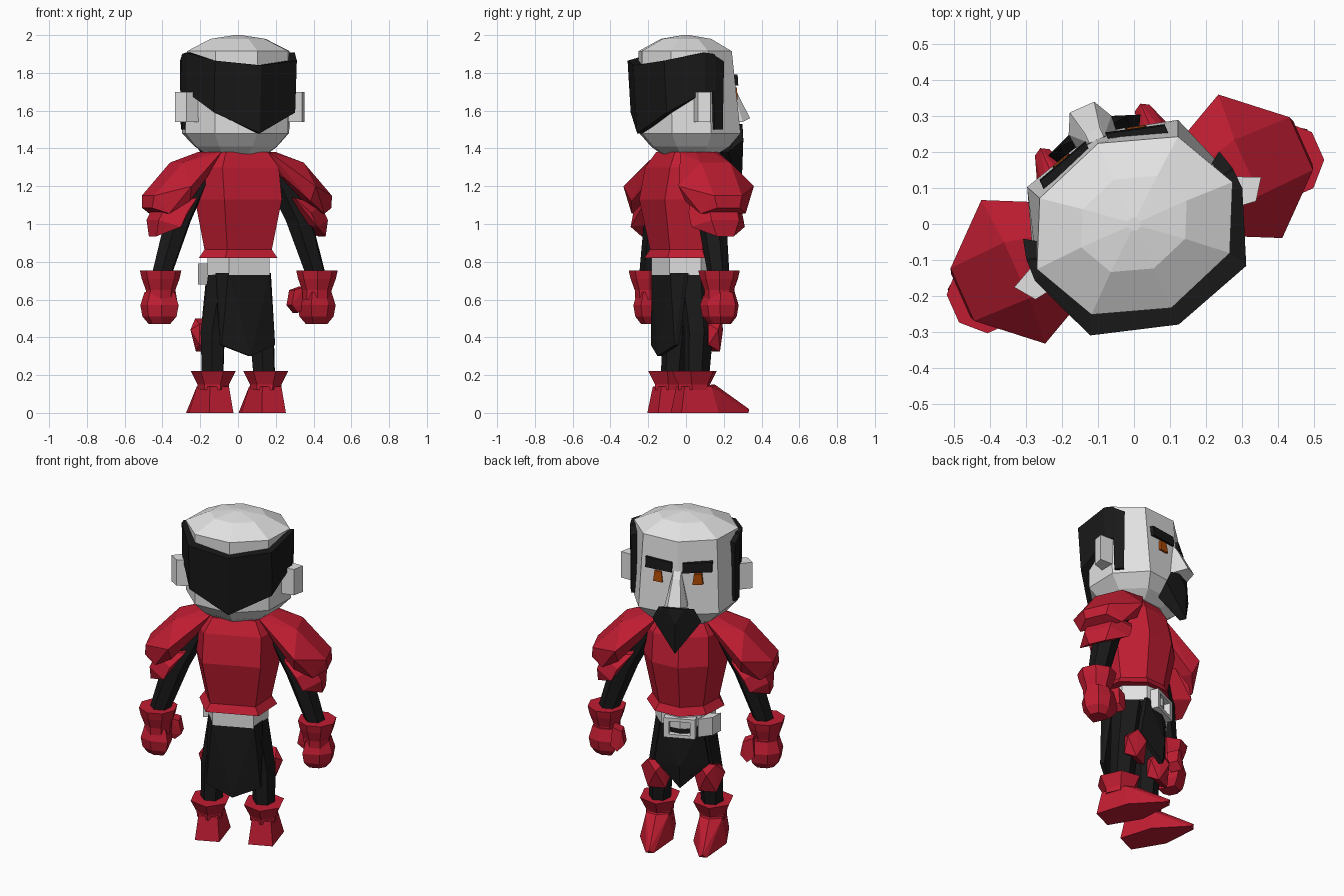
import bpy, bmesh, math
from mathutils import Matrix

if "Cube" in bpy.data.objects:
    bpy.data.objects.remove(bpy.data.objects["Cube"])

TURN = Matrix.Rotation(math.radians(24), 4, 'Z')   # the figure looks towards +y, turned a little


def material(name, rgb):
    m = bpy.data.materials.new(name)
    m.diffuse_color = (*rgb, 1)
    m.use_nodes = True
    m.node_tree.nodes["Principled BSDF"].inputs["Base Color"].default_value = m.diffuse_color
    return m


GRAY = material("pale gray", (0.76, 0.76, 0.76))
RED = material("crimson", (0.53, 0.0125, 0.032))
BLACK = material("black", (0.0095, 0.0095, 0.0095))
ORANGE = material("burnt orange", (0.44, 0.07, 0.002))


def finish(name, bm, mat):
    bmesh.ops.recalc_face_normals(bm, faces=bm.faces)
    if max(v.co.z for v in bm.verts) < 1.39:          # body sits slightly ahead of the head axis
        bm.transform(Matrix.Translation((0, .01, 0)))
    bm.transform(TURN)
    me = bpy.data.meshes.new(name)
    bm.to_mesh(me)
    bm.free()
    me.materials.append(mat)
    bpy.context.collection.objects.link(bpy.data.objects.new(name, me))


def loft(name, rings, mat, both=False):
    """Skin a list of equally long point rings and cap both ends."""
    for s in ((1, -1) if both else (1,)):
        bm = bmesh.new()
        vs = [[bm.verts.new((s * x, y, z)) for x, y, z in r] for r in rings]
        n = len(rings[0])
        for a, b in zip(vs, vs[1:]):
            for i in range(n):
                j = (i + 1) % n
                bm.faces.new((a[i], a[j], b[j], b[i]))
        bm.faces.new(vs[0])
        bm.faces.new(vs[-1])
        finish(name + ("_right" if s > 0 else "_left") * both, bm, mat)


def hull(name, pts, mat, both=False):
    """Faceted convex solid around a few points, optionally on both sides."""
    for s in ((1, -1) if both else (1,)):
        bm = bmesh.new()
        for x, y, z in pts:
            bm.verts.new((s * x, y, z))
        bmesh.ops.convex_hull(bm, input=bm.verts[:])
        junk = [v for v in bm.verts if not v.link_faces]
        bmesh.ops.delete(bm, geom=junk, context='VERTS')
        bmesh.ops.dissolve_limit(bm, angle_limit=0.03, verts=bm.verts[:], edges=bm.edges[:])
        finish(name + ("_right" if s > 0 else "_left") * both, bm, mat)


def sym(pts):
    return pts + [(-x, y, z) for x, y, z in pts if x]


def ring(cx, cy, z, a, b, n=6, ph=0.0):
    return [(cx + a * math.cos(ph + k * math.tau / n),
             cy + b * math.sin(ph + k * math.tau / n), z) for k in range(n)]


# head: octagon with an edge in the middle of the face and wider cheeks low in front
def head_ring(z, a, b, c, cheek):
    return [(x * (cheek if y - c > .01 else 1), c + (y - c) * (cheek if y - c > .01 and abs(x) > .01 else 1), z)
            for x, y, z in ring(0, c, z, a, b, 8)]


loft("head", [head_ring(*r) for r in (
    (1.37, .18, .15, .02, 1), (1.41, .235, .21, .02, 1.04), (1.48, .3, .265, .012, 1.08),
    (1.915, .297, .25, -.005, 1), (1.98, .16, .135, 0, 1), (2.0, .02, .02, 0, 1))], GRAY)
loft("neck", [ring(0, 0, z, .1, .09, 8) for z in (1.3, 1.4)], GRAY)

# hair wrap: sections round the back of the head, leaning out at the top, ending in sideburns
half = [(.235, -.225, 1.865, 1.59), (.312, -.03, 1.908, 1.7), (.31, .025, 1.9, 1.7),
        (.31, .03, 1.89, 1.5), (.295, .085, 1.86, 1.5)]
path = [(-x, y, t, b) for x, y, t, b in reversed(half)] + [(0, -.295, 1.84, 1.48)] + half
loft("hair", [[(x, y * .96, b), (x * 1.01, y * 1.035, t), (x * .9, y * .78, t), (x * .9, y * .78, b)]
              for x, y, t, b in path], BLACK)

# ears
hull("ear", [(x, y, z) for x, y in ((.26, .03), (.26, -.07), (.375, -.025), (.335, -.08))
             for z in (1.54, 1.7)], GRAY, True)

# nose, brows, eyes
hull("nose", sym([(.022, .255, 1.74), (.022, .283, 1.7), (.037, .355, 1.56), (.065, .3, 1.54),
                  (.06, .25, 1.54)]), GRAY)


def on_face(name, corners, depth, mat):
    """Plate lying on the slanted front planes of the face."""
    pts = [(x, .262 - .29 * x - (z - 1.7) * .07 + d, z) for x, z in corners for d in (-.02, depth)]
    hull(name, pts, mat, True)


on_face("brow", [(.03, 1.732), (.03, 1.79), (.19, 1.732), (.19, 1.792)], .014, BLACK)
on_face("eye", [(.085, 1.66), (.142, 1.66), (.093, 1.722), (.134, 1.722)], .0135, ORANGE)

# moustache and pointed beard
hull("beard", sym([(.05, .305, 1.53), (.1, .28, 1.525), (.14, .27, 1.445), (0, .325, 1.44),
                   (.1, .2, 1.38), (0, .325, 1.26), (0, .285, 1.26)]), BLACK)

# chest armour with ridge in front and flat back
shape = [(0, 1), (.66, .74), (1, 0), (.68, -.92), (-.68, -.92), (-1, 0), (-.66, .74)]
loft("chest_armour", [[(a * x, b * y, z) for x, y in shape] for z, a, b in (
    (.82, .222, .2), (.865, .19, .175), (1.13, .245, .225), (1.3, .24, .19), (1.38, .18, .14))], RED)

# belt with buckle frame and pouch
loft("belt", [[(.172 * x, .172 * y, z) for x, y in shape] for z in (.73, .83)], GRAY)


def box(name, x0, x1, y0, y1, z0, z1, mat, both=False):
    hull(name, [(x, y, z) for x in (x0, x1) for y in (y0, y1) for z in (z0, z1)], mat, both)


box("buckle_side", .06, .09, .12, .185, .68, .8, GRAY, True)
box("buckle_top", -.09, .09, .12, .185, .78, .8, GRAY)
box("buckle_bottom", -.09, .09, .12, .185, .68, .7, GRAY)
hull("belt_pouch", [(x, y, z) for x, y in ((-.1, .15), (-.12, .06), (-.175, .11), (-.21, .04))
                    for z in (.68, .79)], GRAY)

# hips, skirt panels
loft("hips", [[(a * x, b * y, z) for x, y in shape] for z, a, b in ((.58, .13, .1), (.74, .16, .14))], BLACK)
hull("back_cloth", sym([(x, y + d, z) for x, y, z in (
    (.12, -.155, .74), (.155, -.09, .74), (.155, -.145, .36), (0, -.175, .3)) for d in (0, .025)]), BLACK)
hull("front_cloth", sym([(x, y - d, z) for x, y, z in (
    (.12, .13, .74), (0, .16, .74), (.155, .11, .5), (0, .18, .5), (0, .17, .365)) for d in (0, .025)]), BLACK)

# legs, knee guards, boots
loft("leg", [ring(.088, 0, .74, .08, .1), ring(.142, 0, .43, .07, .08),
             ring(.152, -.02, .12, .06, .065)], BLACK, True)
hull("knee_guard", [(.145 + dx, y, .41 + dz) for dx, y, dz in (
    (0, .14, .03), (.095, .07, .03), (-.09, .07, .03), (.05, .11, .09), (-.05, .11, .09),
    (.05, .1, -.085), (-.05, .1, -.085), (.06, .03, -.05), (-.06, .03, -.05),
    (.06, .03, .06), (-.06, .03, .06))], RED, True)
loft("boot_cuff", [ring(.152, -.03, z, r, r * 1.12, 6, math.pi / 6) for z, r in
                   ((.12, .08), (.15, .082), (.222, .117))], RED, True)
hull("boot_foot", [(.152 + s * w, y, z) for s in (1, -1) for w, y, z in (
    (.07, -.135, 0), (.095, .07, 0), (.022, .275, 0), (.055, -.11, .14), (.065, .04, .14),
    (.0, .09, .15), (.0, .288, .02))], RED, True)

# arms, gauntlets, fists
loft("arm", [ring(.22, 0, 1.28, .08, .08), ring(.35, -.015, 1.02, .076, .076),
             ring(.45, -.02, .72, .057, .057)], BLACK, True)
loft("gauntlet", [ring(.453, -.02, z, r, r, 8, math.pi / 8) for z, r in (
    (.755, .11), (.71, .1), (.65, .078), (.6, .075))], RED, True)
hull("fist", [(.456 + dx, -.01 + dy, z) for z, a in ((.64, .07), (.57, .09), (.51, .08), (.47, .05))
              for dx, dy in ((a, a * .5), (a, -a * .5), (-a * .8, a), (-a * .8, -a), (a * .3, a), (a * .3, -a))],
     RED, True)
hull("thumb", [(x, y + d, z) for x, y, z in ((.4, .05, .67), (.345, .06, .65), (.33, .06, .57),
                                           (.37, .07, .53), (.41, .06, .56)) for d in (-.03, .04)], RED, True)

# two overlapping shoulder plates
hull("shoulder_plate", [(x, .005 + s * y, z) for s in (1, -1) for x, y, z in (
    (.14, .11, 1.38), (.2, .05, 1.382), (.35, .085, 1.325), (.36, .218, 1.2), (.515, .08, 1.15),
    (.52, .065, 1.085), (.45, .13, 1.055), (.35, .175, 1.12), (.22, .11, 1.25))], RED, True)
hull("lower_shoulder_plate", [(x, s * y, z) for s in (1, -1) for x, y, z in (
    (.28, .11, 1.14), (.45, .08, 1.1), (.49, .08, 1.02), (.49, .05, .935), (.395, .155, .985),
    (.36, .155, 1.06), (.37, .05, 1.0))], RED, True)
